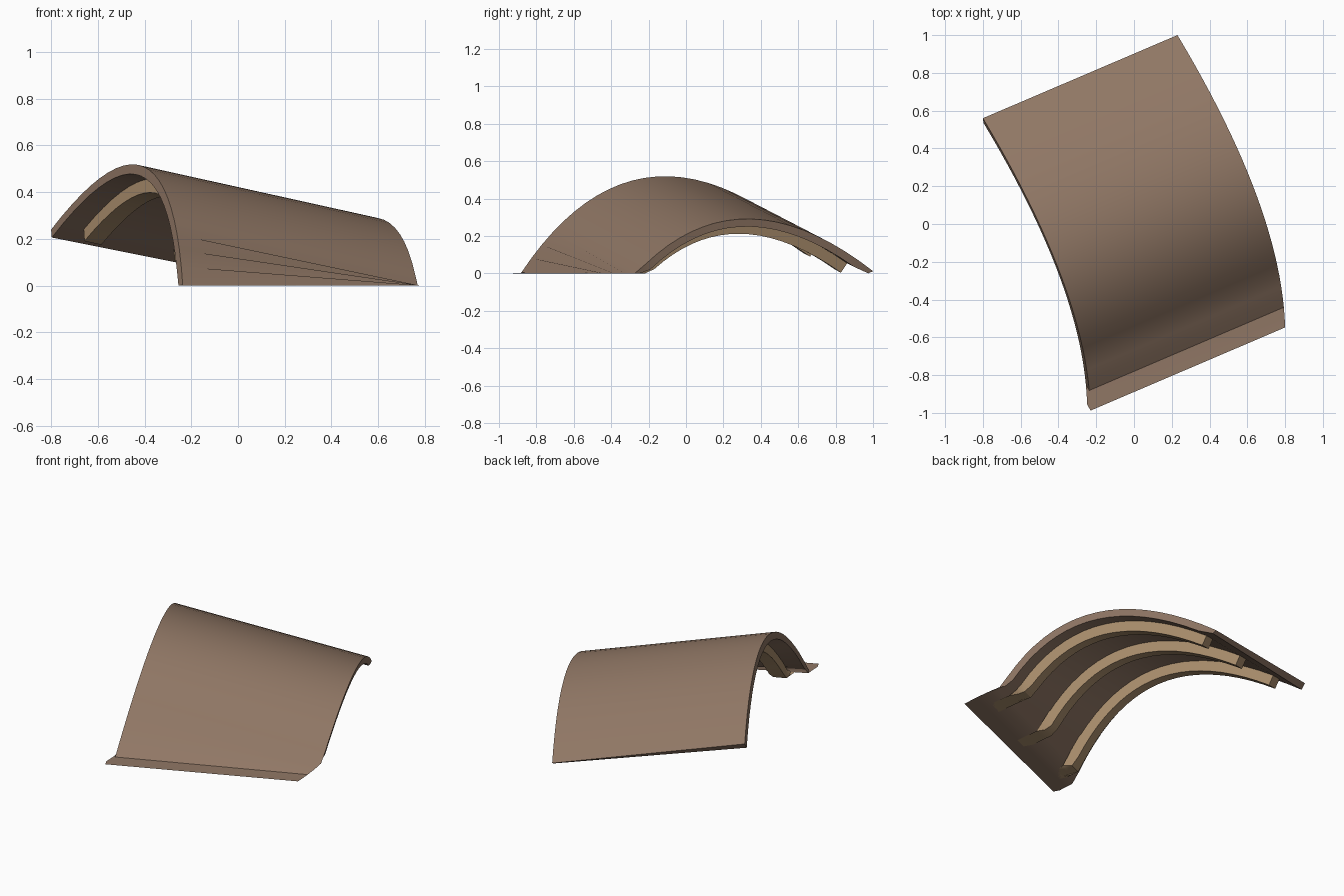
import bpy, bmesh, math
from mathutils import Vector

if "Cube" in bpy.data.objects:
    bpy.data.objects.remove(bpy.data.objects["Cube"])

# Frame of the tilted arch: axis runs along its length, side and up span its section
CORNER = Vector((-0.80, 0.56, 0.24))
AXIS = Vector((1.03, 0.44, -0.228))
SIDE = Vector((AXIS.y, -AXIS.x, 0)).normalized()
UP = SIDE.cross(AXIS).normalized()
if UP.z < 0:
    UP = -UP
SPAN, RISE, ROLL = 1.70, 0.487, 0.25
SHELL = 0.042


def arch_point(t, depth, f):
    """Point at chord distance t, depth under the outer curve, fraction f of the length."""
    u = (t - SPAN / 2) / (SPAN / 2)
    s = RISE * (1 - u * u)
    slope = -4 * RISE * u / SPAN
    n = math.hypot(1, slope)
    t, s = t + depth * slope / n, s - depth / n
    h = t * math.cos(ROLL) + s * math.sin(ROLL)
    v = s * math.cos(ROLL) - t * math.sin(ROLL)
    p = CORNER + AXIS * f + SIDE * h + UP * v
    p.z = max(p.z, 0)          # buried foot is pressed flat on the ground
    return p


def material(name, rgb):
    m = bpy.data.materials.new(name)
    m.diffuse_color = (*rgb, 1)
    m.use_nodes = True
    m.node_tree.nodes["Principled BSDF"].inputs["Base Color"].default_value = m.diffuse_color
    return m


def arch(name, t0, t1, d0, d1, f0, f1, mat, steps=24):
    """Curved bar of rectangular section following the arch."""
    bm = bmesh.new()
    rings = []
    for i in range(steps + 1):
        t = t0 + (t1 - t0) * i / steps
        rings.append([bm.verts.new(arch_point(t, d, f))
                      for d, f in ((d0, f0), (d0, f1), (d1, f1), (d1, f0))])
    for a, b in zip(rings, rings[1:]):
        for j in range(4):
            k = (j + 1) % 4
            bm.faces.new((a[j], a[k], b[k], b[j]))
    bm.faces.new(rings[0][::-1])
    bm.faces.new(rings[-1])
    bmesh.ops.recalc_face_normals(bm, faces=bm.faces)
    me = bpy.data.meshes.new(name)
    bm.to_mesh(me)
    bm.free()
    me.materials.append(mat)
    ob = bpy.data.objects.new(name, me)
    bpy.context.collection.objects.link(ob)
    bpy.ops.object.select_all(action='DESELECT')
    ob.select_set(True)
    bpy.context.view_layer.objects.active = ob
    bpy.ops.object.shade_smooth_by_angle(angle=math.radians(30))
    return ob


brown = material("brown_shell", (0.28, 0.185, 0.13))
tan = material("tan_wood", (0.41, 0.275, 0.155))

# Outer curved shell
arch("curved_shell", 0, SPAN, 0, SHELL, 0, 1, brown)

# Three ribs under the shell
for i, f in enumerate((0.125, 0.5, 0.875)):
    arch(f"rib_{i + 1}", 0.07, SPAN - 0.07, SHELL - 0.004, SHELL + 0.06,
         f - 0.035, f + 0.035, tan)
